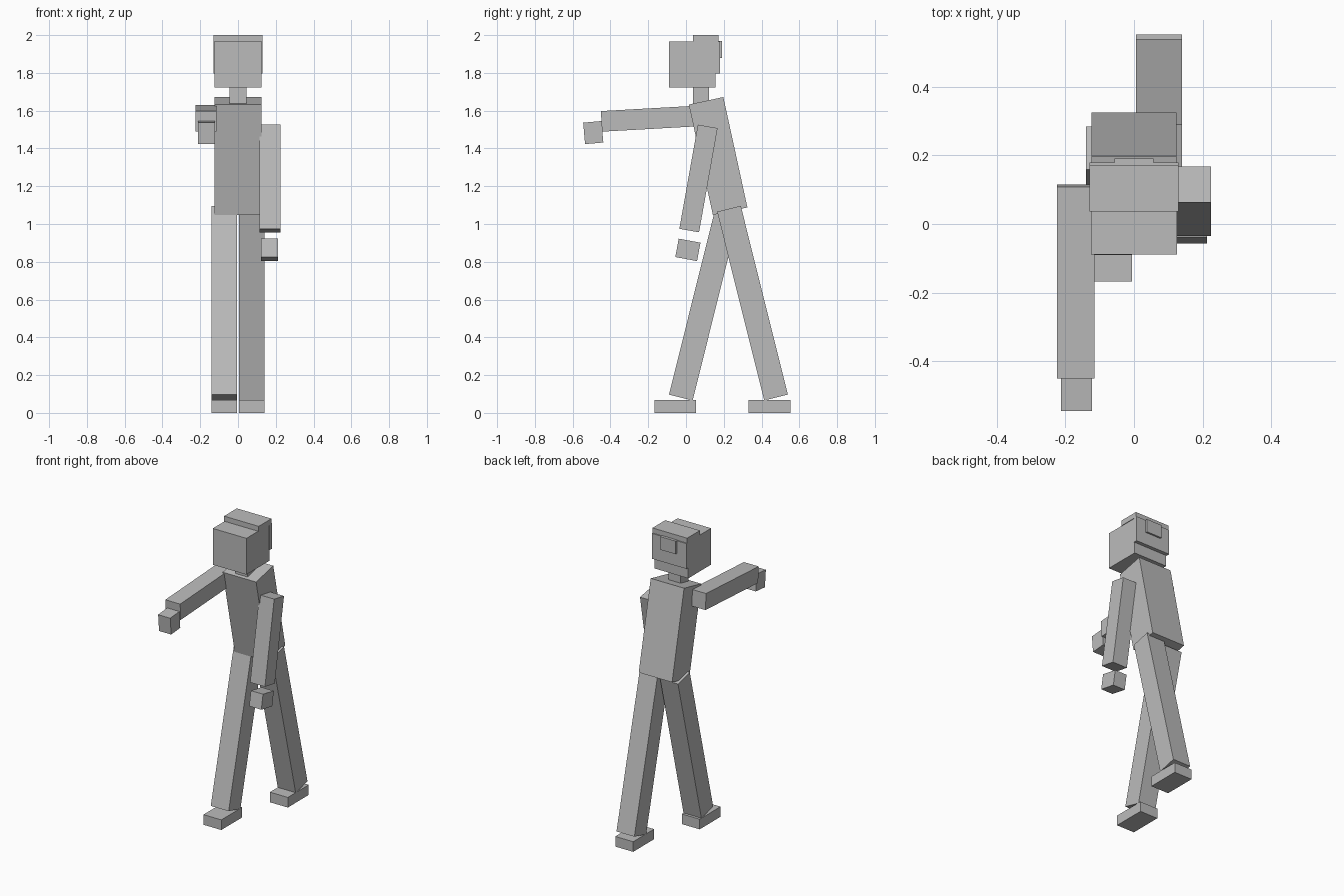
import bpy
import math
from mathutils import Matrix, Vector

default = bpy.data.objects.get("Cube")
if default:
    bpy.data.objects.remove(default, do_unlink=True)

grey = bpy.data.materials.new("plain_grey")
grey.use_nodes = True
GREY = (0.5, 0.5, 0.5, 1)
grey.diffuse_color = GREY
grey.node_tree.nodes["Principled BSDF"].inputs["Base Color"].default_value = GREY


def block(name, center, size, tilt=0):
    """Box of the given size, tilted about the x axis by degrees."""
    bpy.ops.mesh.primitive_cube_add(size=1)
    ob = bpy.context.object
    ob.name = ob.data.name = name
    turn = Matrix.Rotation(math.radians(tilt), 4, 'X')
    ob.data.transform(turn @ Matrix.Diagonal(Vector((*size, 1))))
    ob.location = center
    ob.data.materials.append(grey)
    return ob


# Head, hair and neck
block("head", (0, 0.033, 1.844), (0.25, 0.244, 0.244))
block("hair_top", (0, 0.104, 1.982), (0.258, 0.136, 0.036))
block("hair_back", (0, 0.166, 1.881), (0.258, 0.026, 0.17))
block("hair_knot", (0, 0.18, 1.924), (0.114, 0.022, 0.088))
block("neck", (0, 0.079, 1.68), (0.09, 0.085, 0.12))

# Leaning torso
block("torso", (0, 0.17, 1.36), (0.248, 0.187, 0.598), 12.3)

# Right arm reaches forward, left arm hangs
ARM = 0.56
block("right_arm", (-0.17, -0.168, 1.559), (0.11, ARM, 0.109), 3.2)
block("right_hand", (-0.168, -0.491, 1.484), (0.09, 0.097, 0.114), 5)
block("left_arm", (0.17, 0.066, 1.241), (0.11, 0.106, ARM), -10.1)
block("left_hand", (0.168, 0.01, 0.863), (0.09, 0.117, 0.099), -10.5)

# Striding legs with flat feet
for side, x, leg_y, foot_y, tilt in (
    ("right", -0.073, 0.097, -0.057, -14),
    ("left", 0.073, 0.352, 0.441, 14),
):
    block(side + "_leg", (x, leg_y, 0.581), (0.133, 0.129, 1.03), tilt)
    block(side + "_foot", (x, foot_y, 0.034), (0.133, 0.222, 0.068))
